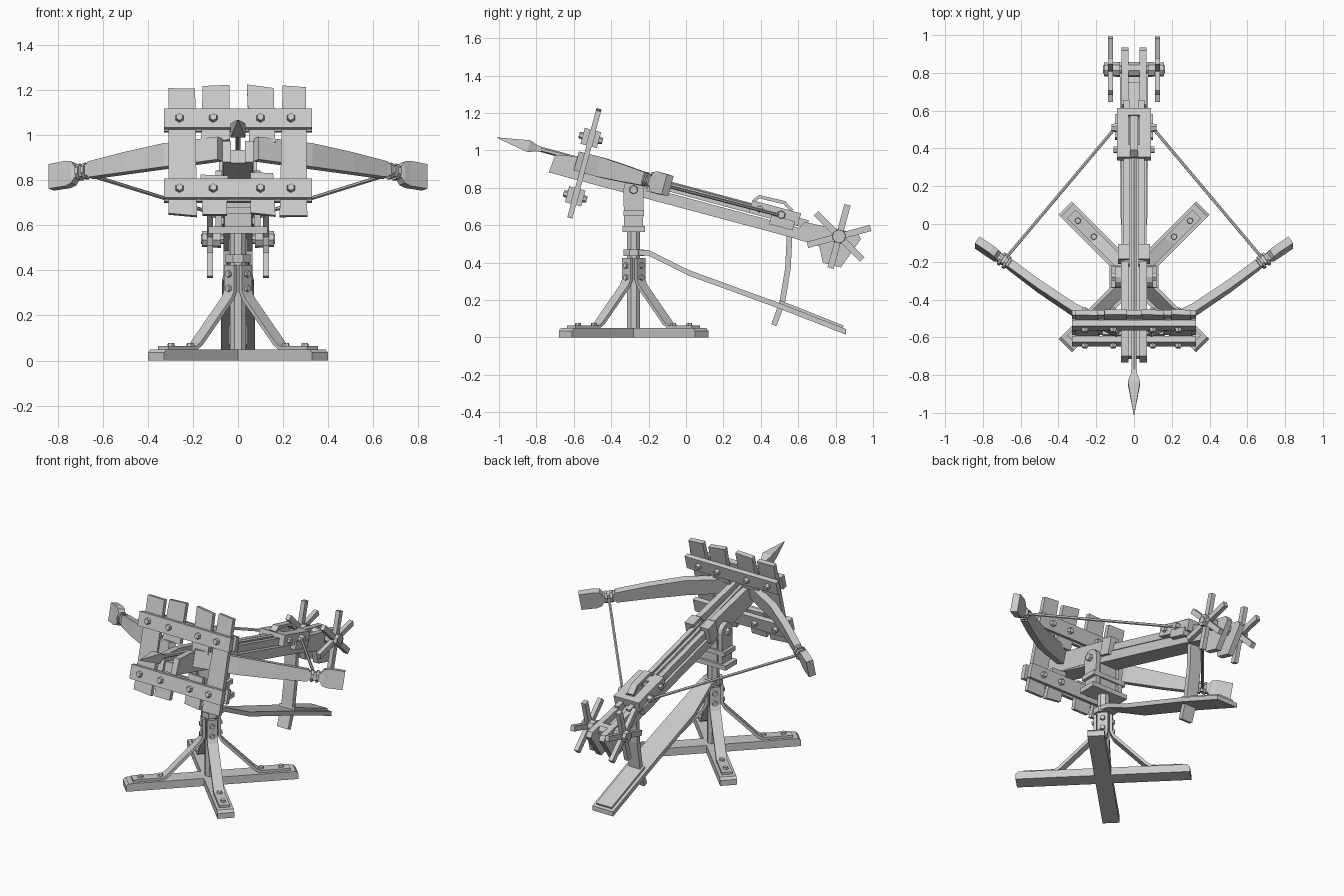
import bpy, bmesh, math, random
from mathutils import Matrix, Vector

random.seed(4)
cube = bpy.data.objects.get("Cube")
if cube:
    bpy.data.objects.remove(cube, do_unlink=True)

mat = bpy.data.materials.new("plain grey")
mat.use_nodes = True
GREY = (0.6, 0.6, 0.6, 1)
mat.diffuse_color = GREY
mat.node_tree.nodes["Principled BSDF"].inputs["Base Color"].default_value = GREY

WORLD = Matrix()
POST = Matrix.Translation((0, -0.28, 0))
# Tilted frame of the weapon: y runs back along the stock, z is square to it
TILT = Matrix.Translation((0, -0.28, 0.8)) @ Matrix.Rotation(math.radians(-15), 4, 'X')


def loft(name, rings, m=WORLD):
    """Closed skin through rings that share one point count."""
    bm = bmesh.new()
    vs = [[bm.verts.new(m @ Vector(p)) for p in r] for r in rings]
    n = len(vs[0])
    for a, b in zip(vs, vs[1:]):
        for i in range(n):
            j = (i + 1) % n
            bm.faces.new((a[i], a[j], b[j], b[i]))
    bm.faces.new(vs[0])
    bm.faces.new(vs[-1])
    bmesh.ops.recalc_face_normals(bm, faces=bm.faces)
    me = bpy.data.meshes.new(name)
    bm.to_mesh(me)
    bm.free()
    me.materials.append(mat)
    ob = bpy.data.objects.new(name, me)
    bpy.context.collection.objects.link(ob)
    return ob


def prism(name, pts, x0, x1, m=WORLD):
    """Profile in y and z, extruded along x."""
    return loft(name, [[(x, y, z) for y, z in pts] for x in (x0, x1)], m)


def box(name, x, y, z, m=WORLD):
    return prism(name, [(y[0], z[0]), (y[1], z[0]), (y[1], z[1]), (y[0], z[1])], x[0], x[1], m)


def ribbon(name, path, t, hw, m=WORLD):
    """Bent flat bar along a y,z path."""
    up, down = [], []
    for i, p in enumerate(path):
        a, b = Vector(path[max(i - 1, 0)]), Vector(path[min(i + 1, len(path) - 1)])
        d = (b - a).normalized()
        n = Vector((-d.y, d.x)) * t / 2
        up.append(Vector(p) + n)
        down.append(Vector(p) - n)
    return prism(name, up + down[::-1], -hw, hw, m)


def rod(name, p0, p1, radii, m=WORLD, n=8, steps=None):
    """Round bar from p0 to p1 with a radius at each step."""
    p0, p1 = Vector(p0), Vector(p1)
    q = (p1 - p0).to_track_quat('Z', 'Y')
    steps = steps or [i / (len(radii) - 1) for i in range(len(radii))]
    ang = [2 * math.pi * (i + 0.5) / n for i in range(n)]
    return loft(name, [[p0.lerp(p1, s) + q @ Vector((r * math.cos(a), r * math.sin(a), 0))
                        for a in ang] for s, r in zip(steps, radii)], m)


# Crossed base beams with chamfered tops
for k, ang in enumerate((45, -45)):
    m = POST @ Matrix.Rotation(math.radians(ang), 4, 'Z')
    prism(f"base_beam_{k}", [(-.515, 0), (.515, 0), (.515, .035), (.5, .05), (-.5, .05), (-.515, .035)],
          -.05, .05, m)

# Four bent straps with bolts, holding the post to the beams
for k in range(4):
    m = POST @ Matrix.Rotation(math.radians(45 + 90 * k), 4, 'Z')
    ribbon(f"strap_{k}", [(.47, .056), (.29, .056), (.26, .075), (.065, .275), (.047, .31), (.047, .425)],
           .018, .032, m)
    for r in (.42, .3):
        rod(f"foot_bolt_{k}", (0, r, .06), (0, r, .078), (.018, .015), m, 6)
    for z in (.32, .385):
        rod(f"clamp_bolt_{k}", (0, .05, z), (0, .068, z), (.018, .015), m, 6)

# Post and collar
rod("post", (0, 0, .04), (0, 0, .59), (.038, .038), POST)
rod("pedal_collar", (0, 0, .435), (0, 0, .47), (.06, .06), POST)

# Yoke with rounded cheeks
box("yoke_plate_low", (-.13, .13), (-.06, .06), (.565, .595), POST)
box("yoke_plate_high", (-.12, .12), (-.055, .055), (.65, .68), POST)
box("yoke_core", (-.06, .06), (-.045, .045), (.59, .77), POST)
cheek = [(-.05, .585), (.05, .585)] + [(.055 * math.cos(a), .79 + .055 * math.sin(a))
                                       for a in [math.pi * i / 6 for i in range(7)]]
for s in (1, -1):
    prism("yoke_cheek", cheek, s * .07, s * .1, POST)
    rod("pivot_bolt", (s * .09, 0, .79), (s * .12, 0, .79), (.026, .022), POST, 6)

# Pedal arm, foot plate and strut
pedal = [(-.27, .455, .05), (-.2, .452, .045), (.016, .345, .07), (.51, .165, .075), (.855, .03, .075)]
loft("pedal_arm", [[(-w, y, z - .015), (w, y, z - .015), (w, y, z + .015), (-w, y, z + .015)]
                   for y, z, w in pedal])
ribbon("foot_plate", [(.5, .19), (.84, .055)], .018, .055)
ribbon("pedal_strut", [(.555, .57), (.545, .37), (.515, .19), (.47, .065)], .03, .04)

# Stock: lower beam, guide rails, heavy front cheeks
box("stock_beam", (-.065, .065), (-.44, 1.06), (-.038, .022), TILT)
for s in (1, -1):
    box("guide_rail", (s * .025, s * .055), (.05, .95), (.03, .074), TILT)
    prism("front_cheek", [(-.46, -.038), (.06, -.02), (.06, .1), (-.32, .088), (-.45, .062)],
          s * .03, s * .068, TILT)
    prism("rear_cheek", [(.88, -.038), (1.04, -.045), (1.08, -.125), (1.18, -.125), (1.245, .05),
                         (1.22, .075), (.93, .06)], s * .028, s * .065, TILT)
    box("collar_side", (s * .05, s * .085), (.07, .15), (0, .108), TILT)
    box("collar_top", (s * .025, s * .085), (.07, .15), (.085, .108), TILT)

# Trigger carriage
for s in (1, -1):
    box("carriage_side", (s * .03, s * .09), (.63, .9), (.03, .1), TILT)
    box("carriage_lip", (s * .05, s * .1), (.75, .88), (.0, .05), TILT)
    rod("string_nut", (s * .08, .8, .065), (s * .12, .8, .065), (.025, .02), TILT, 6)
    rod("carriage_nut", (s * .08, .68, .065), (s * .108, .68, .065), (.02, .017), TILT, 6)
box("carriage_bridge", (-.04, .04), (.63, .7), (.07, .1), TILT)
box("carriage_back", (-.04, .04), (.86, .9), (.05, .1), TILT)
ribbon("trigger_lever", [(.64, .1), (.66, .128), (.8, .132), (.85, .1)], .018, .022, TILT)

# Windlass with six-spoke wheels
rod("windlass_axle", (-.165, 1.128, .033), (.165, 1.128, .033), (.022, .022), TILT)
rod("windlass_drum", (-.03, 1.128, .033), (.03, 1.128, .033), (.04, .04), TILT)
for s in (1, -1):
    rod("wheel_hub", (s * .075, 1.128, .033), (s * .16, 1.128, .033), (.04, .036), TILT)
    for k in range(3):
        m = TILT @ Matrix.Translation((0, 1.128, .033)) @ Matrix.Rotation(math.pi * k / 3, 4, 'X')
        box("wheel_spoke", (s * .11, s * .138), (-.017, .017), (-.175, .175), m)

# Bolt in the channel
rod("bolt_shaft", (0, -.62, .07), (0, .72, .07), (.014, .014), TILT, 6)
rod("bolt_head", (0, -.53, .07), (0, -.775, .07), (.02, .024, .046, .002), TILT, 4, (0, .1, .28, 1))

# Shield planks: long outer ones, short inner ones above and below the arms
spans = [(.19, .31, -.235, .35), (.045, .165, .1, .352), (.05, .16, -.235, -.05)]
for s in (1, -1):
    for x0, x1, z0, z1 in spans:
        def j():
            return random.uniform(-.01, .01)
        ring = [(s * x0 + j(), z0 + j()), (s * x1 + j(), z0 + j()),
                (s * x1 + j(), z1 + j()), (s * x0 + j(), z1 + j())]
        loft("shield_plank", [[(x, y, z) for x, z in ring] for y in (-.302, -.274)], TILT)

# Shield cross bars, front and back, with bolts
for z in (.198, -.125):
    for y0, y1 in ((-.335, -.302), (-.274, -.245)):
        box("shield_bar", (-.328, .328), (y0, y1), (z - .044, z + .044), TILT)
    for x in (-.26, -.11, .1, .235):
        for y, out in ((-.335, -.355), (-.245, -.225)):
            rod("shield_bolt", (x, y, z), (x, out, z), (.021, .016), TILT, 6)

# Bow arms with necks and end blocks, and the string
arm = [(.08, -.315, .052), (.32, -.195, .054), (.5, -.07, .046), (.655, .05, .036), (.66, .053, .026),
       (.715, .093, .026), (.73, .1, .05), (.755, .12, .058), (.83, .172, .056)]
for s in (1, -1):
    rings = []
    for x, y, h in arm:
        nx, ny = -.55 * .022, .83 * .022
        rings.append([(s * (x + a * nx), y + a * ny, .06 + b * h)
                      for a, b in ((-1, -1), (1, -1), (1, 1), (-1, 1))])
    loft("bow_arm", rings, TILT)
    for x, y in ((.675, .064), (.7, .082)):
        rod("neck_ring", (s * (x - .006), y - .004, .06), (s * (x + .006), y + .004, .06),
            (.038, .038), TILT)
    rod("bow_string", (s * .69, .075, .055), (s * .1, .8, .06), (.009, .009), TILT, 6)
